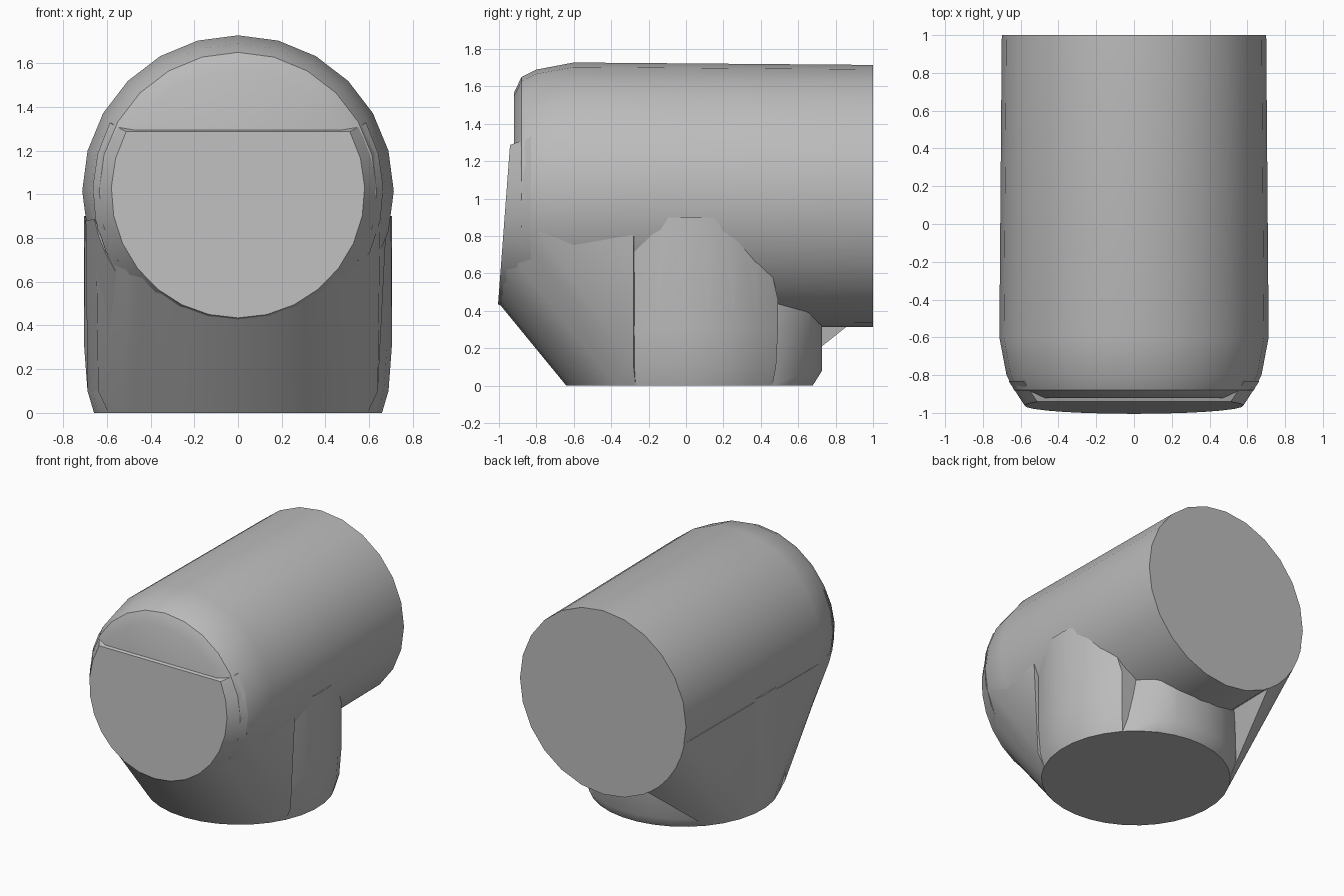
import bpy, bmesh, math

cube = bpy.data.objects.get("Cube")
if cube:
    bpy.data.objects.remove(cube)

grey = bpy.data.materials.new("plain_grey")
grey.use_nodes = True
tone = (0.5, 0.5, 0.5, 1)
grey.diffuse_color = tone
grey.node_tree.nodes["Principled BSDF"].inputs["Base Color"].default_value = tone

AXIS = 1.015   # height of the horizontal barrel
FOOT = 0.02    # y of the upright branch


def arc(start, end, steps):
    """Evenly spaced angles in radians, both ends included."""
    return [math.radians(start + (end - start) * i / steps) for i in range(steps + 1)]


def barrel_ring(y, r, angles, cz=AXIS):
    return [(r * math.cos(a), y, cz + r * math.sin(a)) for a in angles]


def branch_ring(z, r, angles):
    return [(r * math.cos(a), FOOT + r * math.sin(a), z) for a in angles]


def front_face(r, angles):
    """Front disc that leans forward towards the bottom."""
    return [(x, -0.94 - 0.075 * (1.3 - z), z)
            for x, _, z in barrel_ring(0, r, angles)]


def hull(name, points):
    """Closed convex part around the points."""
    bm = bmesh.new()
    for p in points:
        bm.verts.new(p)
    result = bmesh.ops.convex_hull(bm, input=bm.verts[:])
    spare = {v for v in result["geom_interior"] + result["geom_unused"]
             if isinstance(v, bmesh.types.BMVert)}
    bmesh.ops.delete(bm, geom=list(spare), context="VERTS")
    bmesh.ops.dissolve_limit(bm, angle_limit=0.01, verts=bm.verts[:], edges=bm.edges[:])
    bmesh.ops.recalc_face_normals(bm, faces=bm.faces[:])
    mesh = bpy.data.meshes.new(name)
    bm.to_mesh(mesh)
    bm.free()
    mesh.materials.append(grey)
    obj = bpy.data.objects.new(name, mesh)
    bpy.context.collection.objects.link(obj)
    bpy.ops.object.select_all(action="DESELECT")
    obj.select_set(True)
    bpy.context.view_layer.objects.active = obj
    bpy.ops.object.shade_smooth_by_angle(angle=math.radians(32))


# Horizontal barrel with a rounded front rim
full = arc(0, 345, 23)
points = []
for y, r in ((1, 0.7), (-0.4, 0.713), (-0.6, 0.713), (-0.8, 0.675),
             (-0.88, 0.635), (-0.92, 0.55)):
    points += barrel_ring(y, r, full)
hull("barrel", points)

# Front plate, flat across its top edge
low = arc(152, 388, 18)
hull("front_plate", front_face(0.58, low) + barrel_ring(-0.83, 0.665, low))

# Upright branch, the exposed middle band
points = []
for start, end in ((-26, 42), (138, 206)):
    band = arc(start, end, 6)
    points += branch_ring(0, 0.66, band) + branch_ring(0.1, 0.69, band)
    points += branch_ring(0.3, 0.705, band) + branch_ring(0.46, 0.705, band)
    points += branch_ring(0.9, 0.705, arc(start, end - 10 if start < 0 else end, 6)
                          if start < 0 else arc(148, 206, 6))
hull("branch", points)

# Sloping web between the front plate and the foot
front_arc = arc(206, 334, 12)
points = branch_ring(0, 0.66, front_arc) + front_face(0.57, arc(195, 345, 12))
points += barrel_ring(-0.82, 0.665, arc(192, 348, 12))
for x in (-1, 1):
    points += [(0.64 * x, -0.28, 0.1), (0.64 * x, -0.28, 0.46), (0.68 * x, -0.28, 0.88)]
hull("front_web", points)

# Flat side web running the whole length on the right side
flank = arc(138, 206, 6)
points = branch_ring(0, 0.66, flank) + branch_ring(0.1, 0.69, flank)
points += barrel_ring(1, 0.7, arc(191, 237, 5))
points += barrel_ring(-0.82, 0.67, arc(191, 220, 4))
points += barrel_ring(-0.6, 0.71, arc(191, 220, 4))
hull("side_web", points)

# Back of the branch, tapering to a facet beside the recess
back = arc(64, 138, 7)
points = branch_ring(0, 0.66, arc(42, 138, 9))
points += branch_ring(0.08, 0.71, back) + branch_ring(0.5, 0.71, back)
points += [(0.42, 0.42, 0.46), (-0.5, 0.42, 0.46)]
hull("branch_back", points)
